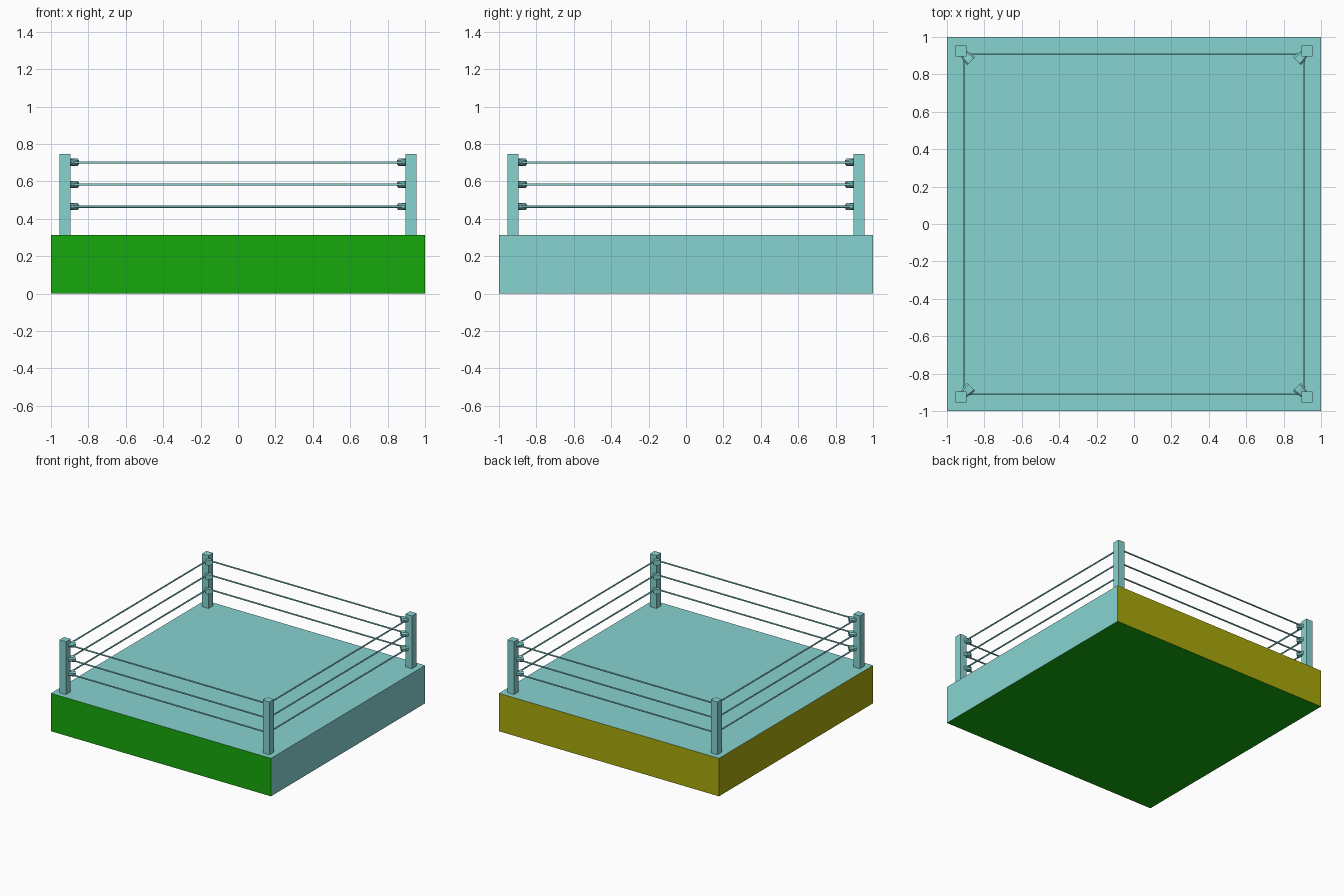
import bpy, bmesh, math
from mathutils import Vector

if "Cube" in bpy.data.objects:
    bpy.data.objects.remove(bpy.data.objects["Cube"])


def mat(name, rgb):
    # display colour converted to linear
    m = bpy.data.materials.new(name)
    m.diffuse_color = [((c + 0.055) / 1.055) ** 2.4 if c > 0.04 else c / 12.92 for c in rgb] + [1]
    m.use_nodes = True
    m.node_tree.nodes["Principled BSDF"].inputs["Base Color"].default_value = m.diffuse_color
    return m


TEAL = mat("teal", (0.53, 0.83, 0.82))
GREEN = mat("green", (0.086, 0.66, 0.05))
YELLOW = mat("yellow", (0.66, 0.66, 0.05))


def add(name, bm, mats=(TEAL,)):
    bmesh.ops.recalc_face_normals(bm, faces=bm.faces[:])
    me = bpy.data.meshes.new(name)
    bm.to_mesh(me)
    bm.free()
    for m in mats:
        me.materials.append(m)
    ob = bpy.data.objects.new(name, me)
    bpy.context.collection.objects.link(ob)
    return ob


def box(name, x, y, z0, z1, w, mats=(TEAL,)):
    bm = bmesh.new()
    bmesh.ops.create_cube(bm, size=1)
    for v in bm.verts:
        v.co = (x + v.co.x * w, y + v.co.y * w, z0 + (v.co.z + 0.5) * (z1 - z0))
    return add(name, bm, mats)


def loft(name, rings):
    # skin a list of equal-length rings and cap both ends
    bm = bmesh.new()
    rs = [[bm.verts.new(p) for p in r] for r in rings]
    n = len(rs[0])
    for a, b in zip(rs, rs[1:]):
        for i in range(n):
            j = (i + 1) % n
            bm.faces.new((a[i], a[j], b[j], b[i]))
    bm.faces.new(rs[0])
    bm.faces.new(rs[-1])
    return add(name, bm)


# platform: green front and underside, yellow back and left
platform = box("platform", 0, 0, 0, 0.312, 2, (TEAL, GREEN, YELLOW))
for f in platform.data.polygons:
    n = f.normal
    if n.y < -0.5 or n.z < -0.5:
        f.material_index = 1
    elif n.y > 0.5 or n.x < -0.5:
        f.material_index = 2

HEIGHTS = (0.465, 0.584, 0.702)
CORNERS = [(-1, -1), (1, -1), (1, 1), (-1, 1)]

# octagonal pad outline (half width 0.03, half height 0.019)
PAD = [(0.03, -0.009), (0.03, 0.009), (0.02, 0.019), (-0.02, 0.019),
       (-0.03, 0.009), (-0.03, -0.009), (-0.02, -0.019), (0.02, -0.019)]

for k, (sx, sy) in enumerate(CORNERS):
    # corner post
    box(f"corner_post_{k}", sx * 0.925, sy * 0.925, 0.312, 0.746, 0.06)
    side = Vector((-sy, sx, 0)).normalized()
    for level, z in enumerate(HEIGHTS):
        # diagonal pad facing the ring centre
        rings = []
        for d, s in ((0.908, 0.75), (0.882, 1), (0.871, 1)):
            c = Vector((sx * d, sy * d, z))
            rings.append([c + side * u * s + Vector((0, 0, v * s)) for u, v in PAD])
        loft(f"corner_pad_{k}_{level}", rings)

        # rope from this corner to the next
        nx, ny = CORNERS[(k + 1) % 4]
        a = Vector((sx, sy, 0)) * 0.909 + Vector((0, 0, z - 0.001))
        b = Vector((nx, ny, 0)) * 0.909 + Vector((0, 0, z - 0.001))
        across = (b - a).normalized().cross(Vector((0, 0, 1)))
        rope = [across * 0.006 * math.cos(t * math.pi / 4) + Vector((0, 0, 0.006 * math.sin(t * math.pi / 4)))
                for t in range(8)]
        ob = loft(f"rope_{k}_{level}", [[p + o for o in rope] for p in (a, b)])
        for f in ob.data.polygons:
            f.use_smooth = len(f.vertices) == 4
